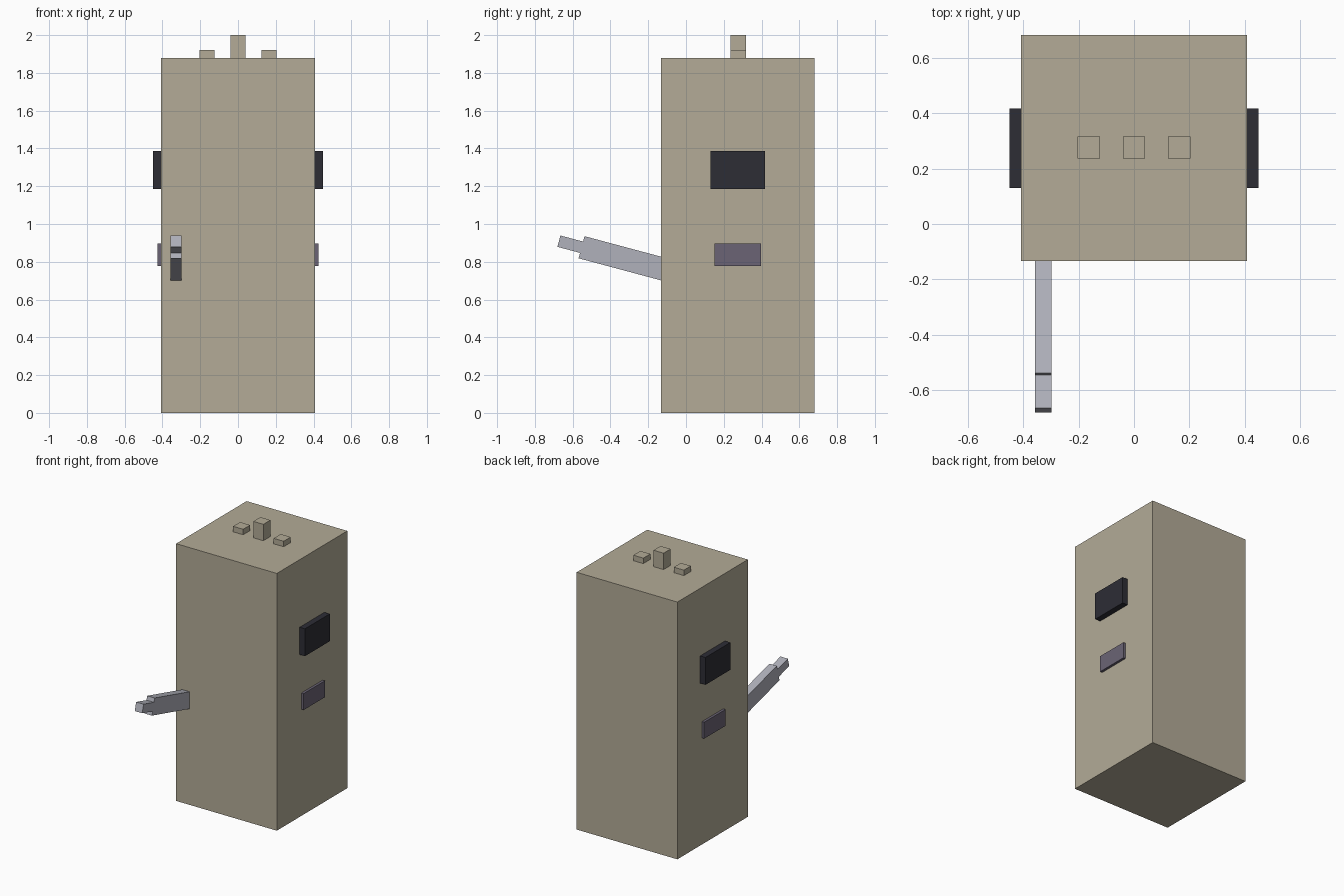
import bpy
import math

cube = bpy.data.objects.get("Cube")
if cube:
    bpy.data.objects.remove(cube, do_unlink=True)


def material(name, rgb):
    """Flat material from 0-255 sRGB values, stored as linear."""
    lin = [((c / 255 + 0.055) / 1.055) ** 2.4 for c in rgb]
    mat = bpy.data.materials.new(name)
    mat.use_nodes = True
    mat.diffuse_color = (*lin, 1)
    bsdf = mat.node_tree.nodes["Principled BSDF"]
    bsdf.inputs["Base Color"].default_value = (*lin, 1)
    bsdf.inputs["Roughness"].default_value = 0.8
    return mat


def box(name, centre, size, mat, tilt=0.0):
    """Box of the given size, tilted about the x axis."""
    bpy.ops.mesh.primitive_cube_add(size=1, location=centre, rotation=(tilt, 0, 0))
    obj = bpy.context.object
    obj.name = name
    obj.scale = size
    obj.data.materials.append(mat)
    return obj


tan = material("tan_casing", (179, 171, 151))
black = material("black_panel", (45, 45, 53))
violet = material("violet_grey_panel", (107, 100, 117))
steel = material("light_steel", (176, 177, 187))

MID_Y = 0.274   # centre line of the casing
HALF = 0.407    # half width of the casing
TOP = 1.88

# Casing
box("casing", (0, MID_Y, TOP / 2), (2 * HALF, 2 * HALF, TOP), tan)

# Three studs on the top, the middle one taller
for name, x, height in (("right_stud", -0.164, 0.04),
                        ("middle_stud", 0, 0.12),
                        ("left_stud", 0.164, 0.04)):
    box(name, (x, MID_Y + 0.002, TOP + height / 2), (0.081, 0.081, height), tan)

# Raised panels on both sides
for side, sign in (("right", -1), ("left", 1)):
    box(side + "_upper_panel", (sign * (HALF + 0.0215), MID_Y, 1.286),
        (0.043, 0.287, 0.2), black)
    box(side + "_lower_panel", (sign * (HALF + 0.009), MID_Y, 0.838),
        (0.018, 0.245, 0.12), violet)

# Lever rising forward from the front: thick arm, then a thinner tip
TILT = math.radians(-15)
LEVER_X = -0.328
END_Y, END_Z = -0.553, 0.877


def lever_part(name, start, end, thickness):
    """Part of the lever between two distances beyond the end of the arm."""
    mid = (start + end) / 2
    centre = (LEVER_X, END_Y - mid * math.cos(TILT), END_Z - mid * math.sin(TILT))
    box(name, centre, (0.06, end - start, thickness), steel, TILT)


lever_part("lever_arm", -0.52, 0, 0.121)
lever_part("lever_tip", -0.02, 0.124, 0.062)
